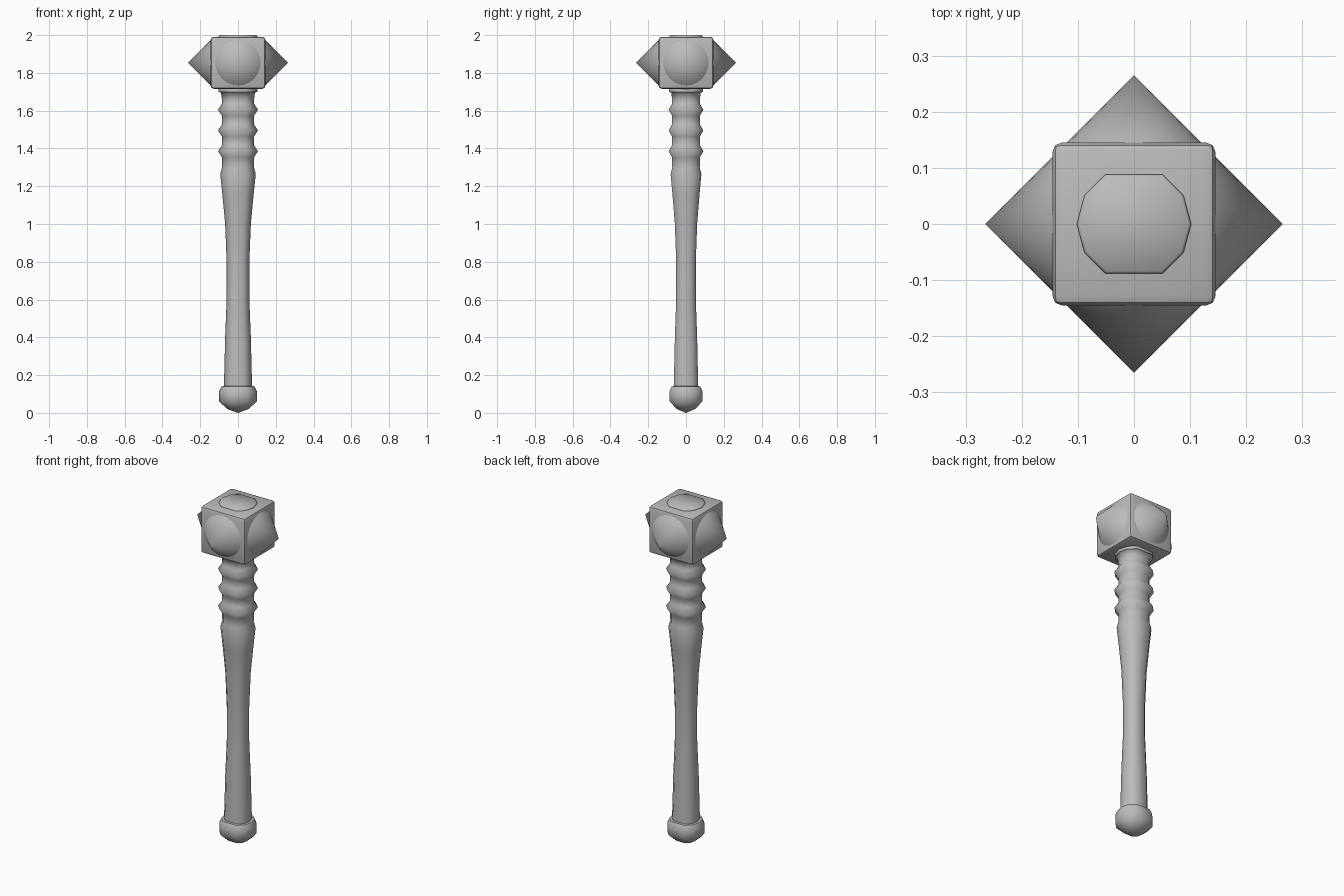
import bpy, bmesh, math
from mathutils import Matrix

if "Cube" in bpy.data.objects:
    bpy.data.objects.remove(bpy.data.objects["Cube"])

mat = bpy.data.materials.new("plain grey")
mat.diffuse_color = (0.5, 0.5, 0.5, 1)
mat.use_nodes = True
mat.node_tree.nodes["Principled BSDF"].inputs["Base Color"].default_value = mat.diffuse_color
# ten-sided outline: a twelve-sided ring without its front and back corners
ANGLES = [math.radians(a) for a in range(0, 360, 30) if a not in (90, 270)]


def finish(bm, name, angle):
    bmesh.ops.recalc_face_normals(bm, faces=bm.faces)
    me = bpy.data.meshes.new(name)
    bm.to_mesh(me)
    bm.free()
    me.materials.append(mat)
    ob = bpy.data.objects.new(name, me)
    bpy.context.collection.objects.link(ob)
    bpy.ops.object.select_all(action='DESELECT')
    ob.select_set(True)
    bpy.context.view_layer.objects.active = ob
    bpy.ops.object.shade_smooth_by_angle(angle=math.radians(angle))
    return ob


def lathe(name, profile, angle):
    bm = bmesh.new()
    rings = []
    for r, z in profile:
        if r == 0:
            rings.append([bm.verts.new((0, 0, z))] * len(ANGLES))
        else:
            rings.append([bm.verts.new((r * math.cos(a), r * math.sin(a), z)) for a in ANGLES])
    for lo, hi in zip(rings, rings[1:]):
        for i in range(len(ANGLES)):
            j = (i + 1) % len(ANGLES)
            bm.faces.new(list(dict.fromkeys((lo[i], lo[j], hi[j], hi[i]))))
    for ring in (rings[0], rings[-1]):
        if ring[0] is not ring[1]:
            bm.faces.new(ring)
    return finish(bm, name, angle)


# rounded pommel
lathe("pommel", [(0, 0.0), (0.055, 0.02), (0.1, 0.06), (0.1, 0.115),
                 (0.088, 0.14), (0.07, 0.142)], 50)

# tapered shaft with three grip ridges and a collar under the head
shaft = [(0.075, 0.12), (0.068, 0.4), (0.06, 0.6), (0.06, 0.8), (0.068, 1.0),
         (0.083, 1.16), (0.094, 1.265), (0.084, 1.30)]
for z in (1.385, 1.495, 1.605):
    shaft += [(0.085, z - 0.032), (0.106, z), (0.085, z + 0.032)]
shaft += [(0.085, 1.66), (0.09, 1.695), (0.103, 1.70), (0.103, 1.73)]
lathe("shaft", shaft, 65)

# head block with softened edges
bm = bmesh.new()
bmesh.ops.create_cube(bm, size=1, matrix=Matrix.Translation((0, 0, 1.8535)) @
                      Matrix.Diagonal((0.29, 0.29, 0.275, 1)))
bmesh.ops.bevel(bm, geom=bm.edges[:], offset=0.016, segments=2, profile=0.5, affect='EDGES')
finish(bm, "head_block", 40)

# cap on top of the head
lathe("top_cap", [(0.102, 1.98), (0.102, 1.995), (0.097, 2.0)], 50)

# four side spikes
for i, side in enumerate(("right", "back", "left", "front")):
    bm = bmesh.new()
    m = (Matrix.Translation((0, 0, 1.8535)) @ Matrix.Rotation(i * math.pi / 2, 4, 'Z')
         @ Matrix.Translation((0.1975, 0, 0)) @ Matrix.Rotation(math.pi / 2, 4, 'Y'))
    bmesh.ops.create_cone(bm, cap_ends=True, segments=24, radius1=0.135, radius2=0,
                          depth=0.135, matrix=m)
    finish(bm, side + "_spike", 50)
